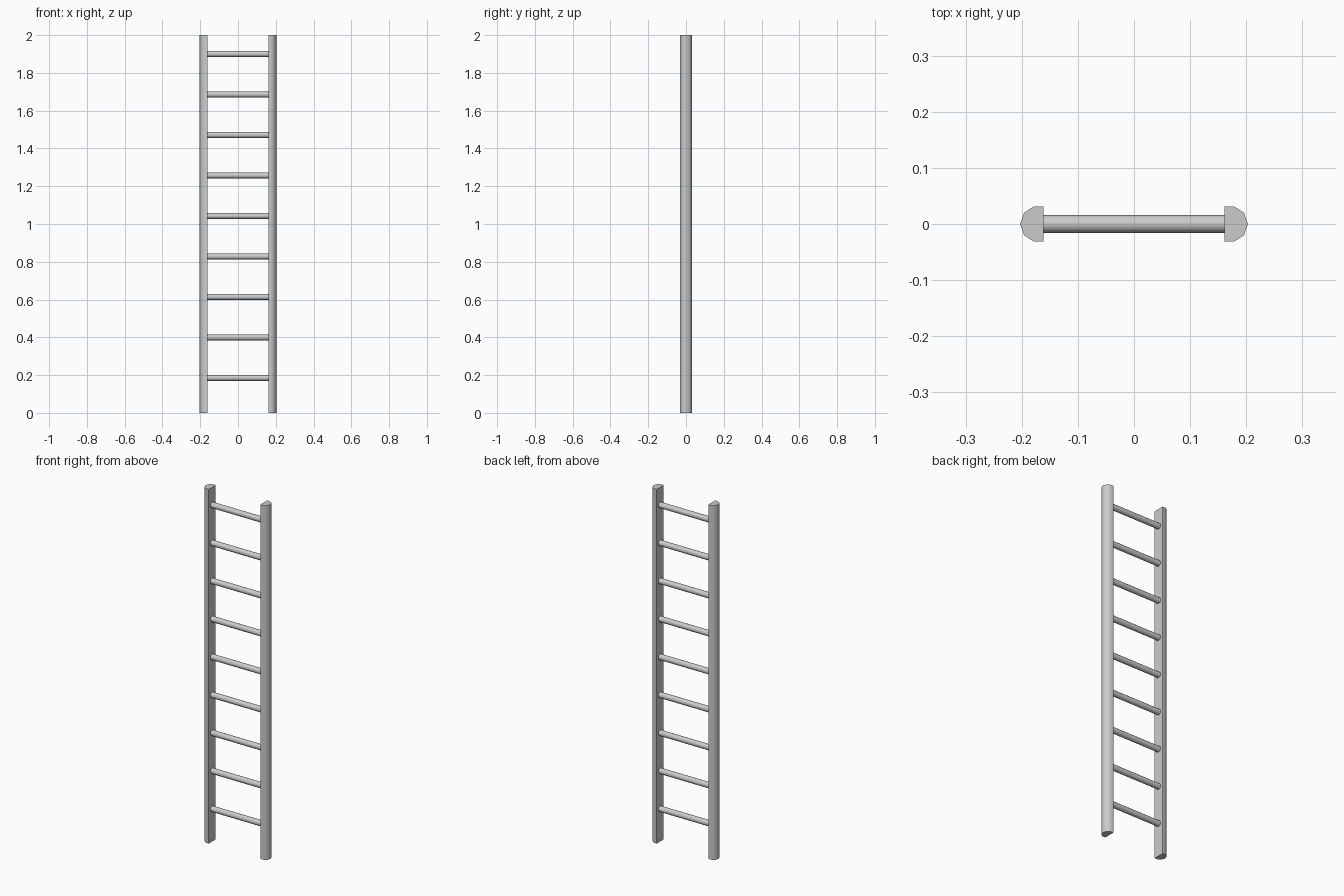
import bpy
import bmesh
from math import pi, radians
from mathutils import Matrix, Vector

cube = bpy.data.objects.get("Cube")
if cube:
    bpy.data.objects.remove(cube, do_unlink=True)

HEIGHT = 2.0
INNER_X = 0.161
RUNG_RADIUS = 0.016
RUNG_COUNT = 9
FIRST_RUNG, LAST_RUNG = 0.185, 1.9

# Plain grey metal
metal = bpy.data.materials.new("grey_metal")
metal.use_nodes = True
grey = (0.6, 0.6, 0.6, 1)
metal.diffuse_color = grey
metal.node_tree.nodes["Principled BSDF"].inputs["Base Color"].default_value = grey


def add_object(name, bm):
    bmesh.ops.recalc_face_normals(bm, faces=bm.faces)
    mesh = bpy.data.meshes.new(name)
    bm.to_mesh(mesh)
    bm.free()
    mesh.materials.append(metal)
    obj = bpy.data.objects.new(name, mesh)
    bpy.context.collection.objects.link(obj)
    bpy.ops.object.select_all(action="DESELECT")
    obj.select_set(True)
    bpy.context.view_layer.objects.active = obj
    bpy.ops.object.shade_smooth_by_angle(angle=radians(50))
    return obj


# Side rails: flat inner face, rounded outer face
half = [(INNER_X, 0.031), (0.179, 0.031), (0.196, 0.02)]
profile = half + [(0.203, 0)] + [(x, -y) for x, y in reversed(half)]
for name, side in (("left_rail", 1), ("right_rail", -1)):
    bm = bmesh.new()
    base = bm.faces.new([bm.verts.new((side * x, y, 0)) for x, y in profile])
    top = bmesh.ops.extrude_face_region(bm, geom=[base], use_keep_orig=True)
    verts = [v for v in top["geom"] if isinstance(v, bmesh.types.BMVert)]
    bmesh.ops.translate(bm, verts=verts, vec=Vector((0, 0, HEIGHT)))
    add_object(name, bm)

# Evenly spaced round rungs between the rails
step = (LAST_RUNG - FIRST_RUNG) / (RUNG_COUNT - 1)
for i in range(RUNG_COUNT):
    bm = bmesh.new()
    place = Matrix.Translation((0, 0, FIRST_RUNG + i * step)) @ Matrix.Rotation(pi / 2, 4, "Y")
    bmesh.ops.create_cone(bm, cap_ends=True, segments=12, radius1=RUNG_RADIUS,
                          radius2=RUNG_RADIUS, depth=2 * INNER_X, matrix=place)
    add_object(f"rung_{i + 1}", bm)
